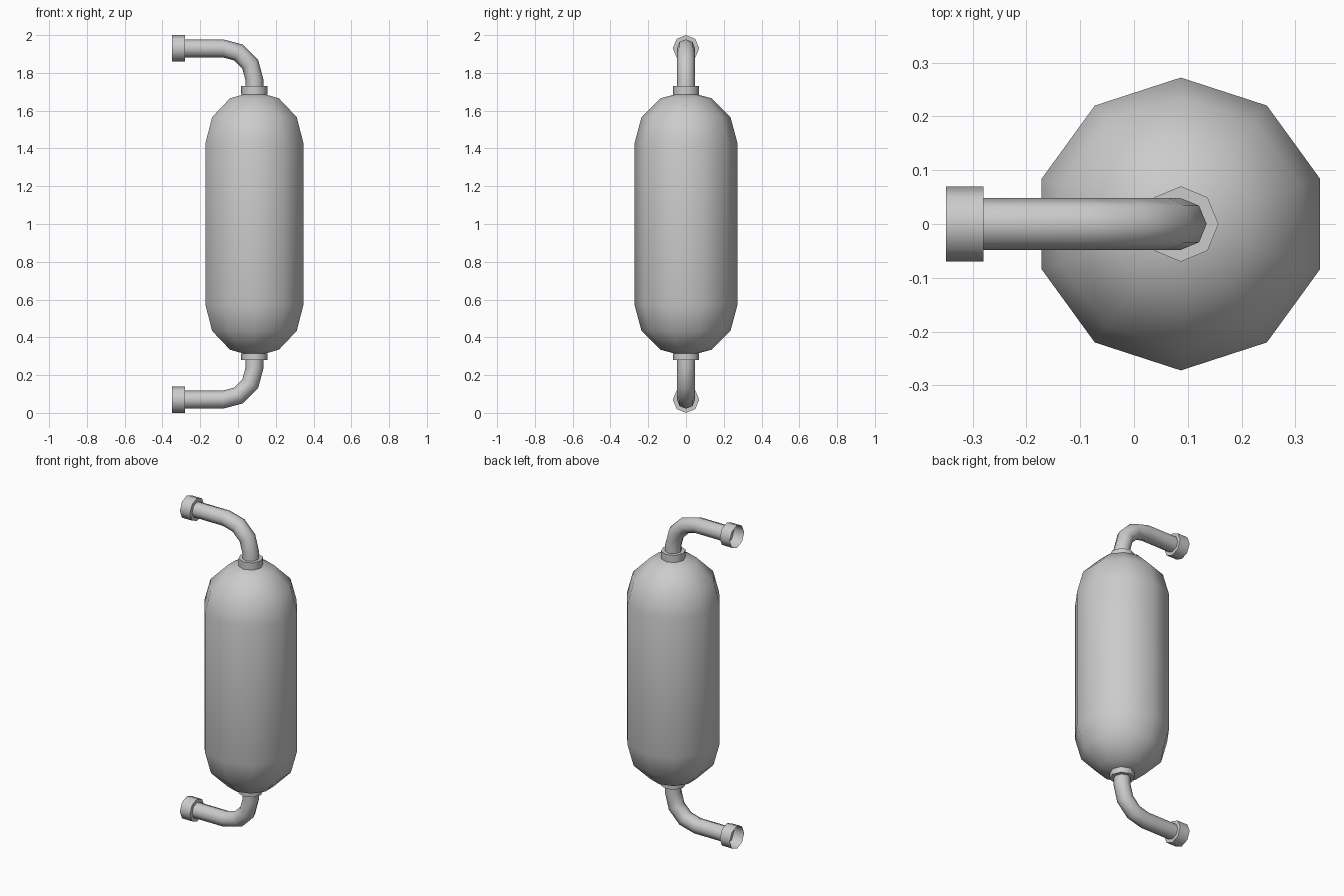
import bpy
import bmesh
from math import sin, cos, pi, radians
from mathutils import Vector

if "Cube" in bpy.data.objects:
    bpy.data.objects.remove(bpy.data.objects["Cube"], do_unlink=True)

# Single grey metal
GREY = (0.6, 0.6, 0.6, 1.0)
metal = bpy.data.materials.new("grey_metal")
metal.use_nodes = True
metal.diffuse_color = GREY
metal.node_tree.nodes["Principled BSDF"].inputs["Base Color"].default_value = GREY

AXIS_X = 0.087      # tank axis
PIPE_R = 0.048
RIM_R = 0.07
BEND_R = 0.167
UP = pi / 2


def sweep(name, rings, sides, cap_start=False, cap_end=False):
    """Skin rings of (x, z, heading in the xz plane, radius); corners lie on +-y."""
    bm = bmesh.new()
    loops = []
    for x, z, heading, r in rings:
        across = Vector((-sin(heading), 0, cos(heading)))
        loop = []
        for i in range(sides):
            a = 2 * pi * i / sides
            offset = across * (r * sin(a)) + Vector((0, r * cos(a), 0))
            loop.append(bm.verts.new(Vector((x, 0, z)) + offset))
        loops.append(loop)
    for a, b in zip(loops, loops[1:]):
        for i in range(sides):
            j = (i + 1) % sides
            bm.faces.new((a[i], a[j], b[j], b[i]))
    if cap_start:
        bm.faces.new(loops[0][::-1])
    if cap_end:
        bm.faces.new(loops[-1])
    bmesh.ops.remove_doubles(bm, verts=bm.verts, dist=0.0005)
    bmesh.ops.recalc_face_normals(bm, faces=bm.faces)
    mesh = bpy.data.meshes.new(name)
    bm.to_mesh(mesh)
    bm.free()
    mesh.materials.append(metal)
    obj = bpy.data.objects.new(name, mesh)
    bpy.context.collection.objects.link(obj)
    bpy.ops.object.select_all(action='DESELECT')
    bpy.context.view_layer.objects.active = obj
    obj.select_set(True)
    bpy.ops.object.shade_smooth_by_angle(angle=radians(60))
    return obj


# Tank: ten-sided cylinder with domed ends
TANK_R, HALF = 0.272, 0.43
dome = [(HALF + TANK_R * sin(radians(d)), TANK_R * cos(radians(d))) for d in (0, 30, 60, 90)]
profile = [(-h, r) for h, r in reversed(dome)] + dome
sweep("tank", [(AXIS_X, 1 + h, UP, r) for h, r in profile], 10)

# Upper and lower fittings, mirrored about the tank's middle
for side, sign, collar_out in (("upper", 1, 0.73), ("lower", -1, 0.72)):
    pipe_z = 1 + sign * 0.93

    # Collar where the pipe meets the tank
    sweep(side + "_collar",
          [(AXIS_X, 1 + sign * h, UP, RIM_R) for h in (0.685, collar_out)],
          8, cap_start=True, cap_end=True)

    # Bent pipe: straight run, quarter bend, short drop into the tank
    path = [(-0.28, pipe_z, 0, PIPE_R)]
    for d in (0, 30, 60, 90):
        a = radians(d)
        path.append((AXIS_X - BEND_R + BEND_R * sin(a),
                     pipe_z - sign * BEND_R * (1 - cos(a)), -sign * a, PIPE_R))
    path.append((AXIS_X, 1 + sign * 0.69, -sign * UP, PIPE_R))
    sweep(side + "_pipe", path, 8)

    # Open cup at the pipe's end
    sweep(side + "_end_cup",
          [(-0.349, pipe_z, 0, RIM_R), (-0.28, pipe_z, 0, RIM_R)],
          8, cap_end=True)
